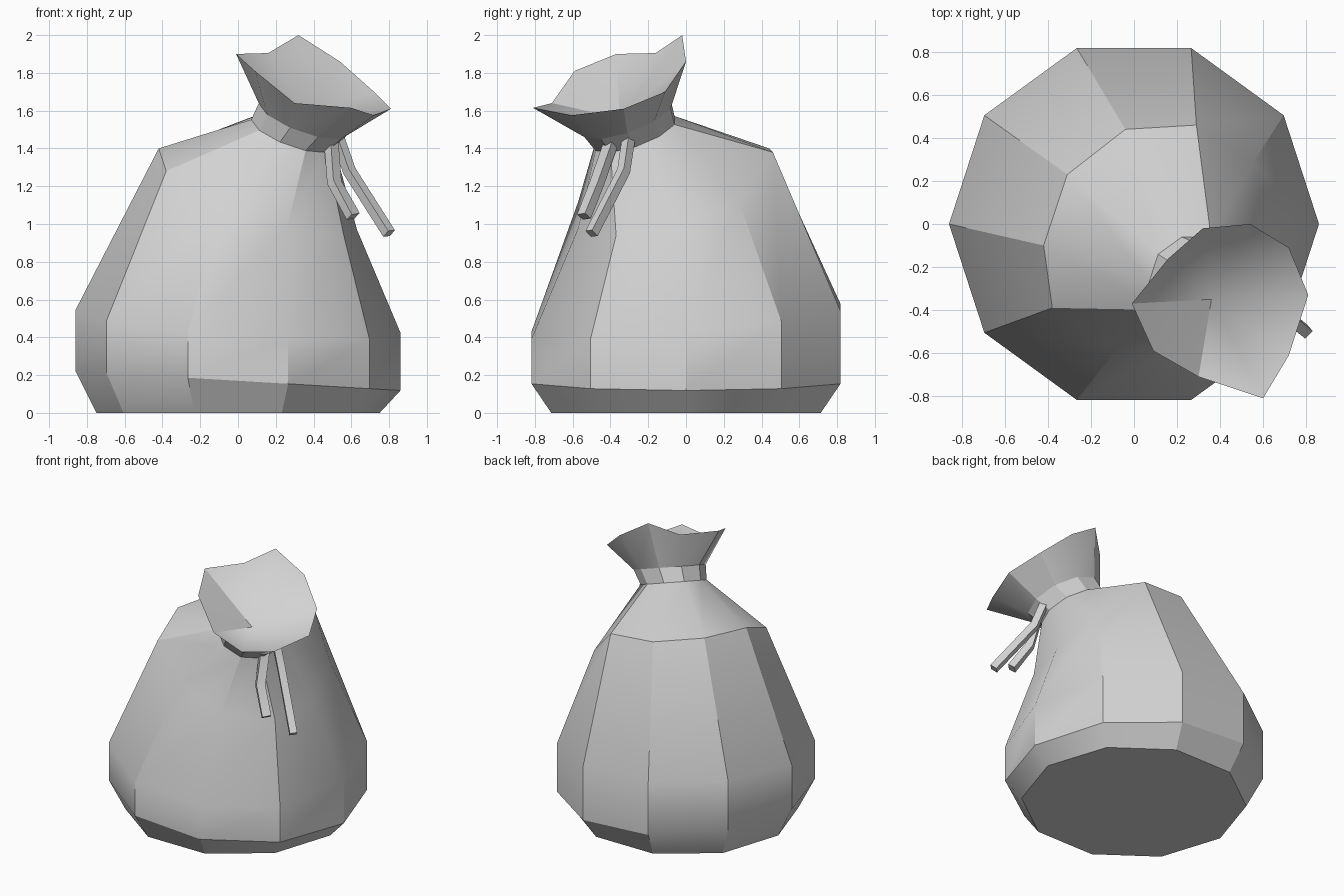
import bpy
import bmesh
import math
from mathutils import Vector

SIDES = 10

cube = bpy.data.objects.get("Cube")
if cube:
    bpy.data.objects.remove(cube, do_unlink=True)

# Plain grey cloth
cloth = bpy.data.materials.new("grey_cloth")
cloth.use_nodes = True
GREY = (0.65, 0.65, 0.65, 1)
cloth.diffuse_color = GREY
cloth.node_tree.nodes["Principled BSDF"].inputs["Base Color"].default_value = GREY


def ring(center, radius, slope_x=0.0, slope_y=0.0):
    """Horizontal polygon whose height leans with x and y."""
    points = []
    for k in range(SIDES):
        a = math.tau * k / SIDES
        dx, dy = radius * math.cos(a), radius * math.sin(a)
        points.append(Vector(center) + Vector((dx, dy, slope_x * dx + slope_y * dy)))
    return points


def loft(name, rings, cap_start=False, cap_end=False, apex=None):
    """Skin a list of rings, with optional flat caps or a fan to an apex."""
    bm = bmesh.new()
    loops = [[bm.verts.new(p) for p in r] for r in rings]
    n = len(rings[0])
    for low, high in zip(loops, loops[1:]):
        for i in range(n):
            j = (i + 1) % n
            bm.faces.new((low[i], low[j], high[j], high[i]))
    if cap_start:
        bm.faces.new(loops[0][::-1])
    if cap_end:
        bm.faces.new(loops[-1])
    if apex:
        tip = bm.verts.new(apex)
        for i in range(n):
            bm.faces.new((loops[-1][i], loops[-1][(i + 1) % n], tip))
    mesh = bpy.data.meshes.new(name)
    bm.to_mesh(mesh)
    bm.free()
    mesh.materials.append(cloth)
    obj = bpy.data.objects.new(name, mesh)
    bpy.context.collection.objects.link(obj)
    bpy.ops.object.select_all(action="DESELECT")
    obj.select_set(True)
    bpy.context.view_layer.objects.active = obj
    bpy.ops.object.shade_smooth_by_angle(angle=math.radians(30))
    return obj


# Shoulder sags towards the front left, under the leaning neck
shoulder = [
    (0.63, -0.05, 0.97), (0.55, 0.28, 1.12), (0.29, 0.46, 1.38),
    (-0.04, 0.44, 1.40), (-0.31, 0.23, 1.42), (-0.42, -0.10, 1.40),
    (-0.38, -0.39, 1.28), (-0.07, -0.57, 1.12), (0.26, -0.57, 0.98),
    (0.56, -0.37, 0.94),
]
neck_low = ring((0.29, -0.27, 1.48), 0.22, -0.33, 0.33)
neck_high = ring((0.35, -0.31, 1.56), 0.24, -0.33, 0.33)

# Sack body
loft("sack_body", [
    ring((0, 0, 0), 0.75),
    ring((0, 0, 0.17), 0.86, -0.06, 0.0),
    ring((0, 0, 0.485), 0.86, -0.07, 0.09),
    shoulder,
    neck_low,
], cap_start=True)

# Tied band round the neck
loft("neck_band", [neck_low, neck_high])

# Flared, ruffled mouth with a gathered centre
rim = [
    (0.81, -0.33, 1.61), (0.72, -0.11, 1.70), (0.54, 0.00, 1.86),
    (0.32, -0.02, 2.00), (0.16, -0.16, 1.905), (-0.01, -0.37, 1.90),
    (0.09, -0.59, 1.81), (0.30, -0.71, 1.64), (0.60, -0.81, 1.615),
    (0.72, -0.61, 1.575),
]
loft("sack_mouth", [neck_high, rim], apex=(0.36, -0.35, 1.56))


def cord(name, path, width, depth):
    """Square-section cord end following a short path."""
    points = [Vector(p) for p in path]
    sections = []
    for i, p in enumerate(points):
        along = (points[min(i + 1, len(points) - 1)] - points[max(i - 1, 0)]).normalized()
        side = along.cross(Vector((1, -1, 0))).normalized()
        out = side.cross(along)
        s, o = side * width / 2, out * depth / 2
        sections.append([p - s - o, p - s + o, p + s + o, p + s - o])
    obj = loft(name, sections, cap_start=True, cap_end=True)
    bm = bmesh.new()
    bm.from_mesh(obj.data)
    bmesh.ops.recalc_face_normals(bm, faces=bm.faces)
    bm.to_mesh(obj.data)
    bm.free()


# Two hanging cord ends
cord("cord_end_right", [(0.49, -0.38, 1.48), (0.51, -0.47, 1.22), (0.61, -0.54, 1.04)], 0.06, 0.05)
cord("cord_end_left", [(0.52, -0.30, 1.48), (0.59, -0.33, 1.28), (0.80, -0.50, 0.95)], 0.05, 0.05)
